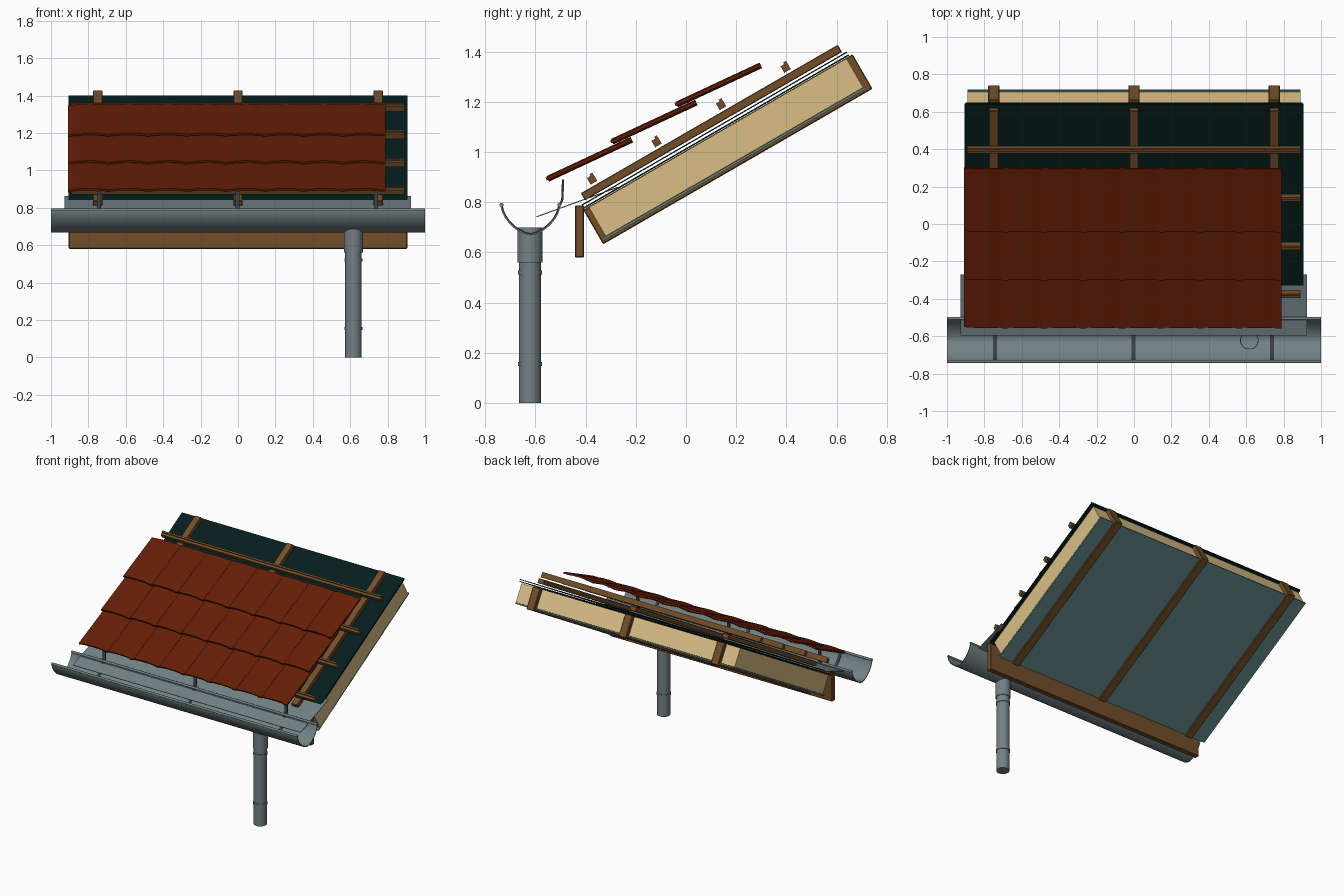
import bpy, bmesh, math
from mathutils import Matrix, Vector

if "Cube" in bpy.data.objects:
    bpy.data.objects.remove(bpy.data.objects["Cube"])


def material(name, rgb):
    m = bpy.data.materials.new(name)
    m.diffuse_color = (*rgb, 1)
    m.use_nodes = True
    m.node_tree.nodes["Principled BSDF"].inputs["Base Color"].default_value = m.diffuse_color
    return m


TILE = material("red_clay", (0.13, 0.013, 0.002))
WOOD = material("brown_wood", (0.17, 0.077, 0.023))
WOOL = material("tan_insulation", (0.70, 0.52, 0.24))
DARK = material("dark_membrane", (0.002, 0.012, 0.012))
TEAL = material("teal_vapour_barrier", (0.12, 0.24, 0.24))
ZINC = material("grey_zinc", (0.17, 0.22, 0.23))
STEEL = material("dark_steel", (0.04, 0.05, 0.055))


def finish(name, bm, mat, matrix=Matrix(), smooth=False):
    bmesh.ops.recalc_face_normals(bm, faces=bm.faces)
    me = bpy.data.meshes.new(name)
    bm.to_mesh(me)
    bm.free()
    me.transform(matrix)
    me.materials.append(mat)
    ob = bpy.data.objects.new(name, me)
    bpy.context.collection.objects.link(ob)
    if smooth:
        bpy.ops.object.select_all(action='DESELECT')
        ob.select_set(True)
        bpy.context.view_layer.objects.active = ob
        bpy.ops.object.shade_smooth_by_angle(angle=math.radians(35))
    return ob


def add_box(bm, x, y, z):
    c = [(a + b) / 2 for a, b in (x, y, z)]
    s = [b - a for a, b in (x, y, z)]
    bmesh.ops.create_cube(bm, size=1, matrix=Matrix.Translation(c) @ Matrix.Diagonal((*s, 1)))


def box(name, x, y, z, mat, matrix=Matrix(), bevel=0):
    bm = bmesh.new()
    add_box(bm, x, y, z)
    if bevel:
        bmesh.ops.bevel(bm, geom=bm.edges[:], offset=bevel, segments=1, affect='EDGES')
    return finish(name, bm, mat, matrix)


def strip(name, path, thick, x0, x1, mat, smooth=True):
    """Sheet of given thickness following a (y, z) path, extruded along x."""
    bm = bmesh.new()
    pts = [Vector(p) for p in path]
    rings = []
    for i, p in enumerate(pts):
        d = (pts[min(i + 1, len(pts) - 1)] - pts[max(i - 1, 0)]).normalized()
        n = Vector((-d.y, d.x)) * thick / 2
        a, b = p + n, p - n
        rings.append([bm.verts.new(v) for v in
                      ((x0, *a), (x1, *a), (x1, *b), (x0, *b))])
    for r, s in zip(rings, rings[1:]):
        for k in range(4):
            bm.faces.new((r[k], r[(k + 1) % 4], s[(k + 1) % 4], s[k]))
    bm.faces.new(rings[0])
    bm.faces.new(rings[-1])
    return finish(name, bm, mat, smooth=smooth)


def cylinder(name, r, length, matrix, mat, seg=32):
    bm = bmesh.new()
    bmesh.ops.create_cone(bm, cap_ends=True, segments=seg, radius1=r, radius2=r,
                          depth=length, matrix=matrix)
    return finish(name, bm, mat, smooth=True)


# Slope frame: local x along eave, y up the slope, z away from the roof
ROOF = Matrix.Translation((0, -0.41, 0.78)) @ Matrix.Rotation(math.radians(30), 4, 'X')

# Rafters and counter battens
for i, x in enumerate((-0.75, 0, 0.75)):
    box(f"rafter_{i}", (x - 0.03, x + 0.03), (-0.005, 1.235), (-0.168, -0.009), WOOD, ROOF, 0.004)
    box(f"counter_batten_{i}", (x - 0.025, x + 0.025), (0.02, 1.203), (0.02, 0.053), WOOD, ROOF, 0.003)

# Insulation bays between and outside the rafters
for i, (a, b) in enumerate(((-0.89, -0.78), (-0.72, -0.03), (0.03, 0.72), (0.78, 0.89))):
    box(f"insulation_{i}", (a, b), (0.02, 1.205), (-0.145, -0.012), WOOL, ROOF)

# Sheets: vapour barrier below, membranes above
box("vapour_barrier", (-0.89, 0.89), (0.0, 1.215), (-0.155, -0.146), TEAL, ROOF)
box("lower_membrane", (-0.9, 0.9), (0.0, 1.22), (-0.007, -0.001), DARK, ROOF)
box("upper_membrane", (-0.905, 0.905), (0.0, 1.22), (0.007, 0.012), DARK, ROOF)

# Tile battens with a small ridge
for i in range(4):
    u, n = 0.086 + 0.297 * i, 0.078
    bm = bmesh.new()
    add_box(bm, (-0.893, 0.89), (u - 0.015, u + 0.015), (n - 0.015, n + 0.015))
    add_box(bm, (-0.893, 0.89), (u + 0.002, u + 0.014), (n + 0.013, n + 0.023))
    finish(f"tile_batten_{i}", bm, WOOD, ROOF)


# Roof tiles: shallow arch whose right edge laps over its neighbour
def tile_mesh():
    bm = bmesh.new()
    width, length, thick, steps = 0.24, 0.37, 0.012, 16
    rings = []
    for i in range(steps + 1):
        t = i / steps
        h = 0.012 * math.sin(math.pi * t) ** 0.8 if t < 1 else 0
        if t > 0.6:
            h = max(h, 0.0075)
        nose = 0.006 if t > 0.85 else 0
        rings.append([bm.verts.new((t * width, y, z)) for y, z in
                      ((-nose, h), (length, h), (length, h + thick), (-nose, h + thick))])
    for r, s in zip(rings, rings[1:]):
        for k in range(4):
            bm.faces.new((r[k], s[k], s[(k + 1) % 4], r[(k + 1) % 4]))
    bm.faces.new(rings[0])
    bm.faces.new(rings[-1])
    return bm


for row in range(3):
    for col in range(8):
        m = (Matrix.Translation((-0.91 + 0.2085 * col, -0.546 + 0.257 * row, 0.882 + 0.148 * row))
             @ Matrix.Rotation(math.radians(25), 4, 'X'))
        finish(f"roof_tile_{row}_{col}", tile_mesh(), TILE, m, True)

# Fascia board and eave flashing
box("fascia_board", (-0.905, 0.905), (-0.443, -0.406), (0.58, 0.787), WOOD, bevel=0.004)
strip("eave_flashing", [(-0.595, 0.742), (-0.27, 0.86)], 0.004, -0.928, 0.926, ZINC, False)


# Gutter trough: slightly pointed half round, with beads and hangers
def trough(r, a0=180, a1=360, steps=28, p=2 / 1.65):
    pts = []
    for i in range(steps + 1):
        a = math.radians(a0 + (a1 - a0) * i / steps)
        c, s = math.cos(a), math.sin(a)
        pts.append((-0.62 + r * math.copysign(abs(c) ** p, c), 0.787 - r * abs(s) ** p))
    return pts


strip("gutter", trough(0.116), 0.006, -1, 1, ZINC)
ALONG_X = Matrix.Rotation(math.pi / 2, 4, 'Y')
for name, y in (("gutter_front_bead", -0.735), ("gutter_back_bead", -0.505)):
    cylinder(name, 0.008, 2, Matrix.Translation((0, y, 0.789)) @ ALONG_X, ZINC, 16)
for i, x in enumerate((-0.743, -0.003, 0.737)):
    strip(f"gutter_hanger_{i}", trough(0.114, 180, 355) + [(-0.493, 0.81), (-0.49, 0.89)],
          0.009, x - 0.011, x + 0.011, STEEL)


# Downpipe with socket and clamps
def upright(z):
    return Matrix.Translation((0.617, -0.622, z))


cylinder("downpipe", 0.044, 0.66, upright(0.33), ZINC)
bm = bmesh.new()
prof = [(0.045, 0.56), (0.050, 0.56), (0.050, 0.70), (0.045, 0.70)]
vs = [bm.verts.new((r, 0, z)) for r, z in prof]
es = [bm.edges.new((vs[k], vs[(k + 1) % 4])) for k in range(4)]
bmesh.ops.spin(bm, geom=vs + es, cent=(0, 0, 0), axis=(0, 0, 1), angle=2 * math.pi,
               steps=32, use_merge=True)
finish("downpipe_socket", bm, ZINC, upright(0), True)
for i, z in enumerate((0.155, 0.52)):
    cylinder(f"pipe_clamp_{i}", 0.048, 0.016, upright(z), ZINC)
